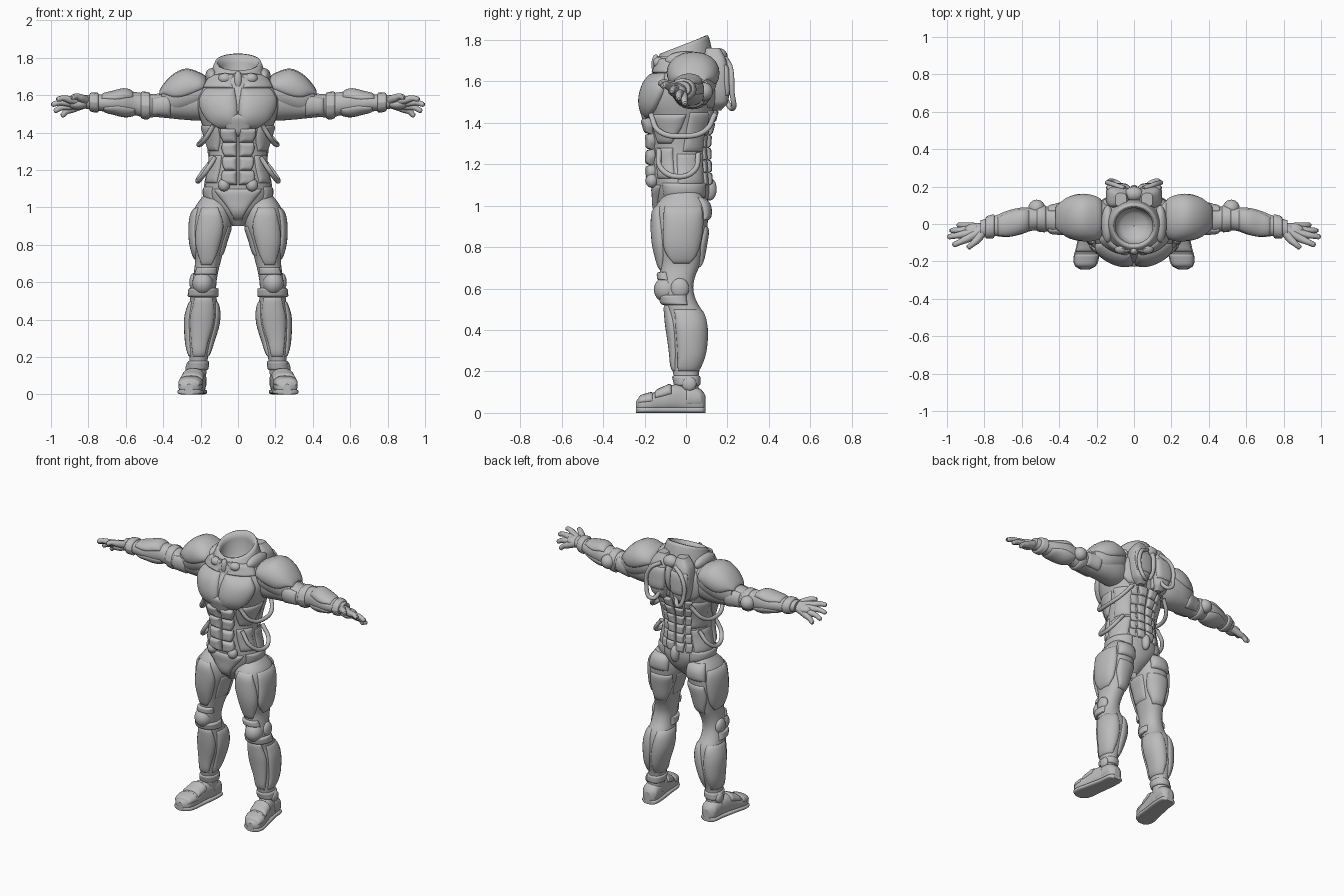
import bpy, bmesh, math
from mathutils import Vector

old = bpy.data.objects.get("Cube")
if old:
    bpy.data.objects.remove(old, do_unlink=True)

grey = bpy.data.materials.new("armor_grey")
grey.use_nodes = True
grey.diffuse_color = (0.5, 0.5, 0.5, 1)
grey.node_tree.nodes["Principled BSDF"].inputs["Base Color"].default_value = grey.diffuse_color

X, Y, Z = 0, 1, 2
BOTH, MIDDLE = (1, -1), (1,)


def label(name, side, sides):
    return name if len(sides) == 1 else ("left_" if side > 0 else "right_") + name


def at(stations, s):
    """Smoothly interpolate station rows (position, values...) at position s."""
    st = sorted(stations)
    last = len(st) - 1
    i = max(0, min(last - 1, sum(row[0] <= s for row in st) - 1))
    a, b, p, n = st[i], st[i + 1], st[max(i - 1, 0)], st[min(i + 2, last)]
    h = b[0] - a[0]
    t = (s - a[0]) / h
    ease = t * t * (3 - 2 * t)
    out = []
    for k in range(1, len(a)):
        m0 = (b[k] - p[k]) / (b[0] - p[0]) * h
        m1 = (n[k] - a[k]) / (n[0] - a[0]) * h
        out.append(a[k] + (b[k] - a[k]) * ease + m0 * t * (1 - t) ** 2 - m1 * t * t * (1 - t))
    return out


def point(body, s, degrees, off=0):
    axis, stations, square = body
    c1, c2, r1, r2 = at(stations, s)
    c, d = math.cos(math.radians(degrees)), math.sin(math.radians(degrees))
    v = [c1 + (max(r1, 0.003) + off) * math.copysign(abs(c) ** square, c),
         c2 + (max(r2, 0.003) + off) * math.copysign(abs(d) ** square, d)]
    v.insert(axis, s)
    v[2] = max(v[2], 0)
    return Vector(v)


def build(name, rows, sides, centre, wrap=False, caps=False):
    """Skin a grid of points, once for each side, with normals facing away from centre."""
    for side in sides:
        flip = Vector((side, 1, 1))
        bm = bmesh.new()
        grid = [[bm.verts.new(p * flip) for p in row] for row in rows]
        for lo, hi in zip(grid, grid[1:]):
            count = len(lo)
            for j in range(count if wrap else count - 1):
                k = (j + 1) % count
                bm.faces.new((lo[j], lo[k], hi[k], hi[j]))
        if caps:
            bm.faces.new(grid[0][::-1])
            bm.faces.new(grid[-1])
        bm.normal_update()
        if sum(f.normal.dot(f.calc_center_median() - centre * flip) for f in bm.faces) < 0:
            bmesh.ops.reverse_faces(bm, faces=bm.faces)
        for f in bm.faces:
            f.smooth = len(f.verts) == 4
        mesh = bpy.data.meshes.new(name)
        bm.to_mesh(mesh)
        bm.free()
        mesh.materials.append(grey)
        bpy.context.collection.objects.link(bpy.data.objects.new(label(name, side, sides), mesh))


def loft(name, body, sides=BOTH, caps=True, steps=48):
    ends = [row[0] for row in body[1]]
    lo, hi = min(ends), max(ends)
    rows = [[point(body, lo + (hi - lo) * i / steps, j * 360 / 40) for j in range(40)]
            for i in range(steps + 1)]
    centre = sum((sum(r, Vector()) for r in rows), Vector()) / (40 * len(rows))
    build(name, rows, sides, centre, True, caps)


def plate(name, body, outline, height=0.02, sides=BOTH):
    """Raise a pillow panel on a body; outline rows are (position, from angle, to angle)."""
    n = 16
    ticks = [math.sin(math.pi * (i / n - 0.5)) for i in range(n + 1)]
    lo, hi = min(outline)[0], max(outline)[0]
    ring = outline[0][2] - outline[0][1] >= 360
    rows = []
    for v in ticks:
        s = (lo + hi) / 2 + v * (hi - lo) / 2
        a, b = at(outline, s)
        row = []
        for u in ticks:
            edge = abs(v) if ring else max(abs(u), abs(v))
            rise = height * math.sqrt(max(0, 1 - edge ** 5)) - 0.004
            row.append(point(body, s, (a + b) / 2 + (i_angle(u, ring)) * (b - a) / 2, rise))
        rows.append(row)
    mid = (lo + hi) / 2
    build(name, rows, sides, (point(body, mid, 0) + point(body, mid, 180)) / 2)


def i_angle(u, ring):
    return math.asin(max(-1, min(1, u))) * 2 / math.pi if ring else u


def ball(name, place, radii, sides=BOTH):
    x, y, z = place
    rx, ry, rz = radii
    rows = [[Vector((x + rx * math.cos(b) * math.sin(a), y + ry * math.sin(b) * math.sin(a),
                     z + rz * math.cos(a))) for b in (math.tau * j / 24 for j in range(24))]
            for a in (math.pi * (i + 0.05) / 14.1 for i in range(15))]
    build(name, rows, sides, Vector(place), True, True)


def tube(name, points, radii, sides=BOTH):
    for side in sides:
        curve = bpy.data.curves.new(name, "CURVE")
        curve.dimensions = "3D"
        curve.bevel_depth = 1
        curve.bevel_resolution = 3
        curve.use_fill_caps = True
        spline = curve.splines.new("BEZIER")
        spline.bezier_points.add(len(points) - 1)
        for bp, (x, y, z), r in zip(spline.bezier_points, points, radii):
            bp.co = (x * side, y, z)
            bp.radius = r
            bp.handle_left_type = bp.handle_right_type = "AUTO"
        curve.materials.append(grey)
        ob = bpy.data.objects.new(label(name, side, sides), curve)
        bpy.context.collection.objects.link(ob)
        bpy.ops.object.select_all(action="DESELECT")
        ob.select_set(True)
        bpy.context.view_layer.objects.active = ob
        bpy.ops.object.convert(target="MESH")
        bpy.ops.object.shade_smooth()


# Torso core
torso = (Z, [(.9, 0, -.04, .03, .05), (.97, 0, -.03, .1, .11), (1.05, 0, -.02, .17, .13),
             (1.12, 0, -.025, .175, .135), (1.22, 0, -.03, .155, .135), (1.32, 0, -.03, .16, .135),
             (1.42, 0, -.03, .185, .16), (1.5, 0, -.03, .21, .18), (1.58, 0, -.02, .22, .175),
             (1.66, 0, 0, .19, .15), (1.72, 0, -.01, .14, .13)], .9)
loft("torso", torso, MIDDLE, caps=False)

# Chest, waist and pelvis plates
plate("chest_plate", torso, [(1.42, -84, -62), (1.47, -89, -38), (1.56, -89, -25), (1.64, -86, -36)], .03)
plate("collarbone_plate", torso, [(1.64, -84, -25), (1.71, -84, -20)], .02)
plate("breastbone", torso, [(1.38, -96, -84), (1.44, -110, -70), (1.5, -93, -87)], .026, MIDDLE)
plate("flank_plate", torso, [(1.3, -50, -15), (1.36, -58, 0), (1.44, -58, 10)], .018)
plate("side_plate", torso, [(1.26, 5, 55), (1.45, 15, 60)], .015)
plate("waist_plate", torso, [(1.13, -52, -10), (1.28, -58, -12)], .015)
plate("waist_side", torso, [(1.1, -5, 50), (1.25, -5, 55)], .012)
for i in range(4):
    low = 1.12 + i * .075
    plate(f"abdomen_plate_{i}", torso, [(low, -89, -70 + i), (low + .04, -89, -62), (low + .078, -89, -64)], .038)
for i in range(6):
    low = 1.1 + i * .06
    plate(f"spine_plate_{i}", torso, [(low, 74, 89), (low + .062, 70, 89)], .024)
    plate(f"back_rib_{i}", torso, [(low, 55, 70), (low + .06, 52, 68)], .014)
plate("shoulder_blade", torso, [(1.47, 50, 86), (1.56, 28, 88), (1.66, 35, 86)], .022)
plate("groin_plate", torso, [(.93, -105, -75), (1.03, -118, -62), (1.1, -135, -45)], .02, MIDDLE)
plate("belt_side", torso, [(1.04, -40, 60), (1.11, -42, 62)], .016)
ball("belt_pod", (.075, -.165, 1.12), (.032, .03, .034))
ball("tail_block", (0, .115, 1.08), (.028, .033, .055), MIDDLE)

# Hollow collar, higher at the back
profile = ((.16, 1.64, 0), (.152, 1.7, .2), (.138, 1.74, .7), (.13, 1.76, 1), (.122, 1.778, 1),
           (.108, 1.775, 1), (.1, 1.74, .8), (.1, 1.66, 0), (.07, 1.62, 0), (.002, 1.61, 0))
rows = []
for r, z, tilt in profile:
    ring = [math.tau * j / 48 for j in range(48)]
    rows.append([Vector((r * math.cos(a), r * .95 * math.sin(a) - .01, z + tilt * .045 * math.sin(a)))
                 for a in ring])
build("collar", rows, MIDDLE, Vector((0, 0, 1)), True)
ball("collar_pod", (.07, -.13, 1.69), (.036, .03, .028))
ball("collar_clasp", (0, -.145, 1.68), (.022, .022, .05), MIDDLE)
ball("neck_guard", (.14, 0, 1.7), (.035, .1, .045))

# Backpack and hoses
pack = (Z, [(1.46, .07, .15, .02, .02), (1.5, .08, .15, .05, .052), (1.6, .085, .15, .065, .058),
            (1.7, .08, .14, .06, .055), (1.76, .07, .13, .03, .035)], .6)
loft("pack_pod", pack)
plate("pack_cover", pack, [(1.53, 35, 145), (1.6, 25, 155), (1.68, 35, 145)], .014)
ball("pack_spine", (0, .155, 1.63), (.03, .055, .11), MIDDLE)
ball("pack_cap", (0, .16, 1.72), (.05, .04, .04), MIDDLE)
hose = [.013] * 5
tube("pack_hose", [(.05, .19, 1.71), (.12, .215, 1.66), (.14, .222, 1.55), (.1, .225, 1.47), (.05, .18, 1.53)], hose)
tube("rib_hose", [(.13, -.17, 1.44), (.18, -.13, 1.36), (.21, -.01, 1.335), (.19, .09, 1.36), (.13, .14, 1.44)], hose)
tube("hip_hose", [(.12, -.13, 1.27), (.18, -.12, 1.18), (.215, -.03, 1.14), (.2, .04, 1.17), (.14, .06, 1.25)], hose)

# Legs
leg = (Z, [(1.07, .13, -.01, .05, .07), (1, .135, -.02, .095, .125), (.92, .14, -.025, .108, .13),
           (.82, .155, -.03, .092, .12), (.72, .16, -.03, .07, .1), (.66, .17, -.04, .065, .085),
           (.6, .18, -.045, .065, .08), (.54, .185, -.03, .068, .08), (.48, .185, -.005, .075, .09),
           (.42, .19, .005, .083, .092), (.36, .195, .01, .08, .088), (.28, .205, .01, .065, .078),
           (.2, .21, 0, .05, .064), (.14, .215, .005, .048, .055), (.08, .22, .01, .048, .055)], .9)
loft("leg", leg, steps=64)
plate("thigh_front", leg, [(1, -105, -55), (.86, -130, -42), (.76, -125, -45), (.69, -105, -65)])
plate("thigh_outer", leg, [(1, -38, 45), (.9, -38, 55), (.78, -38, 50), (.72, -15, 25)])
plate("thigh_rear", leg, [(.9, 62, 140), (.8, 58, 150), (.7, 75, 130)], .018)
plate("thigh_inner", leg, [(.9, 155, 215), (.74, 158, 220)], .012)
plate("seat_plate", leg, [(.93, 55, 125), (1.04, 45, 135)], .02)
plate("knee_band", leg, [(.52, -190, 20), (.57, -200, 30)], .022)
plate("knee_top", leg, [(.64, -150, -30), (.68, -140, -40)], .02)
ball("knee_cap", (.188, -.095, .595), (.056, .06, .062))
ball("knee_disc", (.235, -.03, .6), (.025, .045, .05))
plate("shin_plate", leg, [(.52, -130, -50), (.42, -138, -42), (.2, -125, -55)], .018)
plate("calf_outer", leg, [(.5, -30, 75), (.4, -36, 86), (.27, -38, 85), (.2, -35, 70)], .018)
plate("calf_inner", leg, [(.5, 105, 210), (.4, 94, 216), (.27, 95, 215), (.2, 110, 212)], .018)
plate("ankle_band", leg, [(.13, -180, 180), (.18, -180, 180)], .014)
ball("ankle_disc", (.262, .015, .14), (.018, .035, .035))

# Boots
shape = [(.095, .22, .05, .02, .03), (.08, .22, .055, .045, .05), (0, .225, .065, .052, .065),
         (-.06, .235, .07, .055, .066), (-.12, .245, .056, .058, .055), (-.18, .255, .045, .062, .045),
         (-.225, .26, .04, .05, .035), (-.242, .262, .035, .02, .02)]
boot = (Y, shape, .8)
loft("boot", boot)
loft("sole", (Y, [(y, x, .014, rx + .006, .015) for y, x, z, rx, rz in shape], .6))
plate("toe_cap", boot, [(-.23, 10, 170), (-.16, 5, 175)], .012)
plate("instep_plate", boot, [(-.15, 20, 160), (-.07, 15, 165)], .016)
plate("heel_plate", boot, [(0, -20, 200), (.08, -10, 190)], .01)

# Arms
arm = (X, [(.14, .02, 1.57, .09, .1), (.22, .03, 1.575, .1, .11), (.3, .035, 1.565, .092, .095),
           (.38, .03, 1.55, .08, .072), (.44, .025, 1.545, .07, .062), (.5, .03, 1.545, .064, .066),
           (.55, .025, 1.555, .062, .062), (.61, .015, 1.56, .072, .068), (.68, 0, 1.56, .07, .052),
           (.74, -.01, 1.56, .055, .044), (.82, -.025, 1.565, .045, .036)], .95)
loft("arm", arm)
shoulder = (X, [(.15, .03, 1.63, .08, .06), (.2, .03, 1.62, .11, .085), (.28, .035, 1.615, .115, .11),
                (.35, .035, 1.595, .1, .098), (.41, .035, 1.575, .07, .06)], .9)
loft("shoulder", shoulder)
plate("shoulder_guard", shoulder, [(.17, 10, 170), (.28, -8, 188), (.36, 0, 180), (.42, 35, 145)], .022)
plate("upper_arm_front", arm, [(.36, 130, 240), (.46, 140, 230)], .014)
plate("upper_arm_rear", arm, [(.36, -60, 60), (.46, -50, 50)], .014)
plate("elbow_band", arm, [(.47, -180, 180), (.52, -180, 180)], .012)
ball("elbow_pad", (.52, .085, 1.55), (.045, .045, .045))
plate("forearm_top", arm, [(.56, 40, 150), (.64, 25, 165), (.73, 40, 150)], .014)
plate("forearm_under", arm, [(.55, 205, 335), (.64, 195, 345), (.72, 210, 330)], .014)
plate("wrist_cuff", arm, [(.745, -180, 180), (.795, -180, 180)], .016)

# Hands: each finger runs from the wrist through its knuckle to the tip
ball("palm", (.855, -.042, 1.553), (.055, .045, .03))
fingers = {"thumb": ((.84, -.085, 1.585), (.89, -.13, 1.59)),
           "index_finger": ((.895, -.08, 1.575), (.97, -.115, 1.58)),
           "middle_finger": ((.91, -.055, 1.56), (.998, -.07, 1.55)),
           "ring_finger": ((.905, -.033, 1.54), (.985, -.035, 1.515)),
           "little_finger": ((.89, -.012, 1.525), (.945, -.005, 1.488))}
for name, (knuckle, tip) in fingers.items():
    k, t = Vector(knuckle), Vector(tip)
    bend = k.lerp(t, .5) + Vector((0, 0, .006))
    tube(name, [(.8, -.025, 1.563), k, bend, k.lerp(t, .9), t], [.028, .021, .016, .014, .007])
